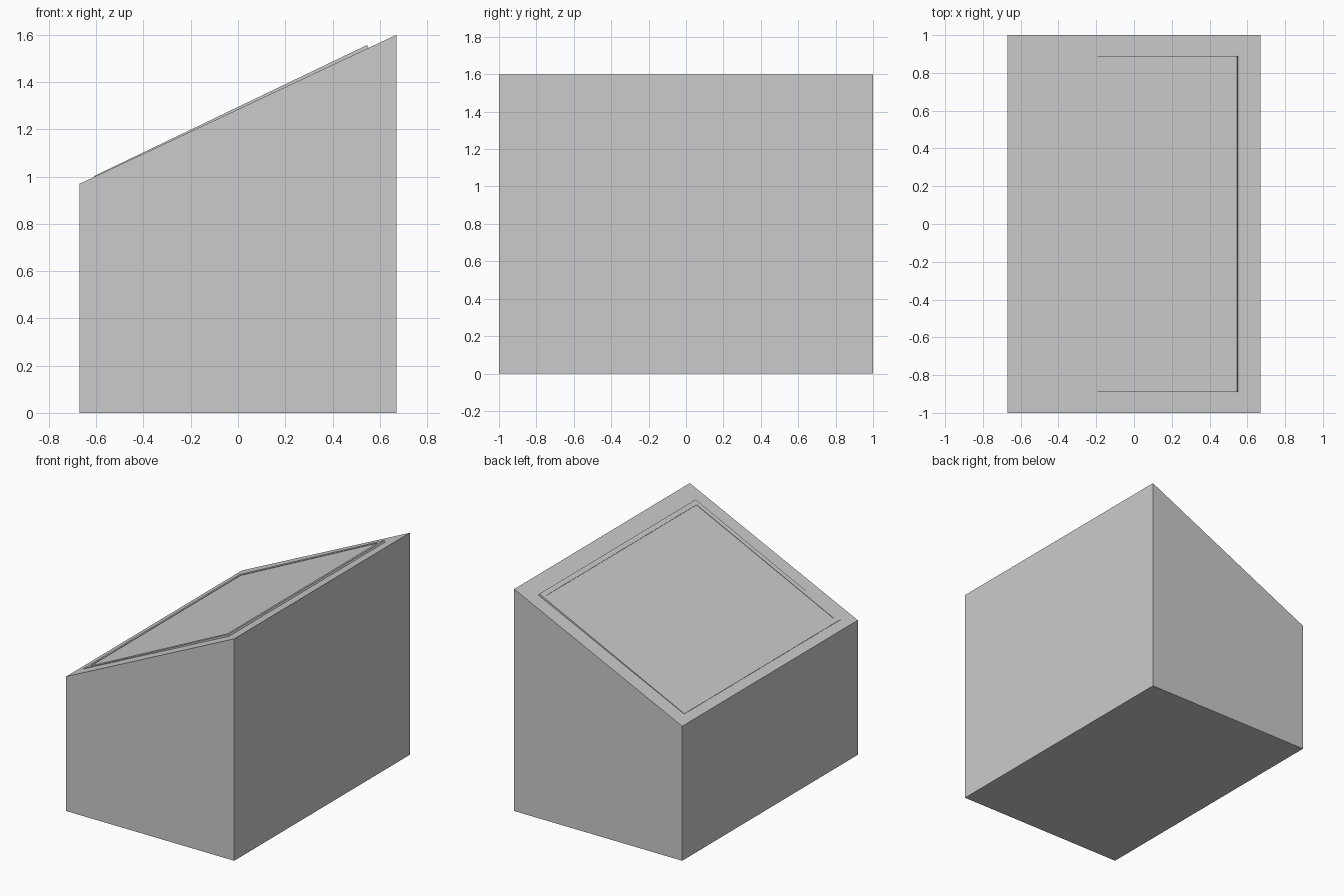
import bpy, bmesh
from mathutils import Vector

if "Cube" in bpy.data.objects:
    bpy.data.objects.remove(bpy.data.objects["Cube"])


def make_object(name, bm):
    bmesh.ops.recalc_face_normals(bm, faces=bm.faces)
    mesh = bpy.data.meshes.new(name)
    bm.to_mesh(mesh)
    bm.free()
    obj = bpy.data.objects.new(name, mesh)
    bpy.context.collection.objects.link(obj)
    return obj


def extrude_profile(name, profile, half_width):
    """Closed (x, z) profile swept symmetrically along y; returns bmesh and side faces."""
    bm = bmesh.new()
    face = bm.faces.new([bm.verts.new((x, -half_width, z)) for x, z in profile])
    ext = bmesh.ops.extrude_face_region(bm, geom=[face])
    moved = [v for v in ext["geom"] if isinstance(v, bmesh.types.BMVert)]
    bmesh.ops.translate(bm, verts=moved, vec=(0, 2 * half_width, 0))
    bmesh.ops.recalc_face_normals(bm, faces=bm.faces)
    return bm


# Wedge-shaped body with a sloping top
body_profile = [(-0.67, 0), (0.67, 0), (0.67, 1.6), (-0.67, 0.97)]
make_object("wedge_body", extrude_profile("wedge_body", body_profile, 1.0))

# Thin panel on the slope, slightly thicker at the high end
panel_profile = [(-0.59, 0.96), (0.57, 1.505), (0.546, 1.557), (-0.61, 1.002)]
bm = extrude_profile("sloped_panel", panel_profile, 0.89)

# Shallow recess inside the panel's raised border
bm.faces.ensure_lookup_table()
up = Vector((-0.43, 0, 0.9))
top = max(bm.faces, key=lambda f: f.normal.dot(up))
normal = top.normal.copy()
bmesh.ops.inset_region(bm, faces=[top], thickness=0.05)
ext = bmesh.ops.extrude_face_region(bm, geom=[top])
floor = [v for v in ext["geom"] if isinstance(v, bmesh.types.BMVert)]
bmesh.ops.translate(bm, verts=floor, vec=normal * -0.003)
if top.is_valid:
    bmesh.ops.delete(bm, geom=[top], context='FACES_ONLY')
make_object("sloped_panel", bm)
